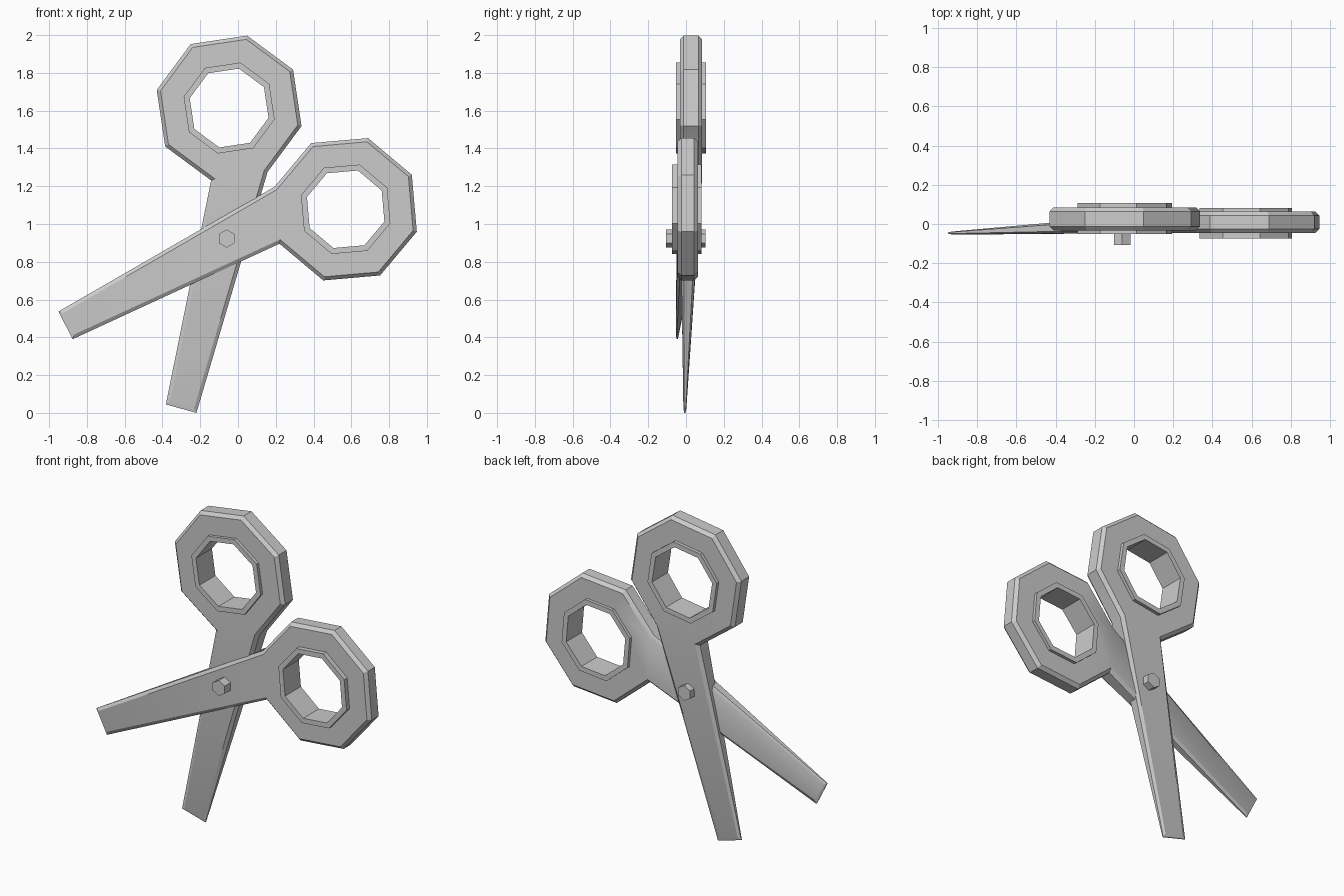
import bpy, bmesh, math
from mathutils import Vector

cube = bpy.data.objects.get("Cube")
if cube:
    bpy.data.objects.remove(cube, do_unlink=True)

GREY = (0.6, 0.6, 0.6, 1)
steel = bpy.data.materials.new("grey_steel")
steel.use_nodes = True
steel.diffuse_color = GREY
steel.node_tree.nodes["Principled BSDF"].inputs["Base Color"].default_value = GREY


def finish(bm, name):
    bmesh.ops.recalc_face_normals(bm, faces=bm.faces)
    mesh = bpy.data.meshes.new(name)
    bm.to_mesh(mesh)
    bm.free()
    mesh.materials.append(steel)
    obj = bpy.data.objects.new(name, mesh)
    bpy.context.collection.objects.link(obj)
    bpy.ops.object.select_all(action='DESELECT')
    bpy.context.view_layer.objects.active = obj
    obj.select_set(True)
    bpy.ops.object.shade_smooth_by_angle(angle=math.radians(30))
    return obj


def polygon(center, radius, start, sides=8):
    """Counter-clockwise polygon in the x-z plane."""
    return [Vector(center) + radius * Vector((math.cos(a), math.sin(a)))
            for a in (math.radians(start) + i * math.tau / sides for i in range(sides))]


def inset(points, dist):
    """Mitred inset of a counter-clockwise outline."""
    result = []
    for i, p in enumerate(points):
        d1 = (p - points[i - 1]).normalized()
        d2 = (points[(i + 1) % len(points)] - p).normalized()
        n1, n2 = Vector((-d1.y, d1.x)), Vector((-d2.y, d2.x))
        result.append(p + (n1 + n2) * dist / (1 + n1.dot(n2)))
    return result


def loop(bm, points, depths):
    return [bm.verts.new((p.x, y, p.y)) for p, y in zip(points, depths)]


def bridge(bm, a, b, count=None):
    """Quads between two loops; count limits how many segments are filled."""
    n = len(a)
    for i in range(count or n):
        j = (i + 1) % n
        bm.faces.new((a[i], a[j], b[j], b[i]))


def scissor_half(name, center, start, tips, body_y, tip_y):
    # Octagonal handle whose last edge runs out into a thinning blade
    outline = polygon(center, 0.395, start) + [Vector(t) for t in tips]
    inner = polygon(center, 0.23, start)
    top = inset(outline, 0.019)
    front = [body_y[0]] * 8 + [tip_y[0]] * 2
    back = [body_y[1]] * 8 + [tip_y[1]] * 2
    cut = [min(0.02, 0.3 * (b - f)) for f, b in zip(front, back)]

    bm = bmesh.new()
    front_face = loop(bm, top, front)
    front_edge = loop(bm, outline, [f + c for f, c in zip(front, cut)])
    back_edge = loop(bm, outline, [b - c for b, c in zip(back, cut)])
    back_face = loop(bm, top, back)
    bridge(bm, front_face, front_edge)
    bridge(bm, front_edge, back_edge)
    bridge(bm, back_edge, back_face)

    hole_front = loop(bm, inner, front[:8])
    hole_back = loop(bm, inner, back[:8])
    bridge(bm, hole_front, hole_back)
    for hole, face in ((hole_front, front_face), (hole_back, back_face)):
        bridge(bm, hole, face[:8])
        bm.faces.new((face[7], face[8], face[9], face[0]))
    finish(bm, name)


def finger_rim(name, center, start, y0, y1):
    # Raised octagonal collar lining the finger hole
    bm = bmesh.new()
    outer, inner = polygon(center, 0.248, start), polygon(center, 0.215, start)
    rings = [loop(bm, pts, [y] * 8)
             for pts, y in ((outer, y0), (outer, y1), (inner, y1), (inner, y0))]
    for i in range(4):
        bridge(bm, rings[i], rings[(i + 1) % 4])
    finish(bm, name)


# Front half: handle at the left, blade to the lower right
front_center = (0.57, 1.078)
scissor_half("front_half", front_center, 207.5,
             ((-0.95, 0.537), (-0.876, 0.39)), (-0.045, 0.063), (-0.054, -0.038))
finger_rim("front_finger_rim", front_center, 207.5, -0.075, 0.082)

# Rear half: handle at the top, blade pointing down
rear_center = (-0.047, 1.614)
scissor_half("rear_half", rear_center, 301,
             ((-0.382, 0.045), (-0.22, 0.0)), (-0.032, 0.085), (-0.014, 0.002))
finger_rim("rear_finger_rim", rear_center, 301, -0.052, 0.106)

# Hexagonal pivot pin through both halves
bm = bmesh.new()
hexagon = polygon((-0.06, 0.923), 0.048, 90, 6)
pin_front, pin_back = (loop(bm, hexagon, [y] * 6) for y in (-0.106, 0.104))
bridge(bm, pin_front, pin_back)
bm.faces.new(pin_front)
bm.faces.new(pin_back)
finish(bm, "pivot_pin")
